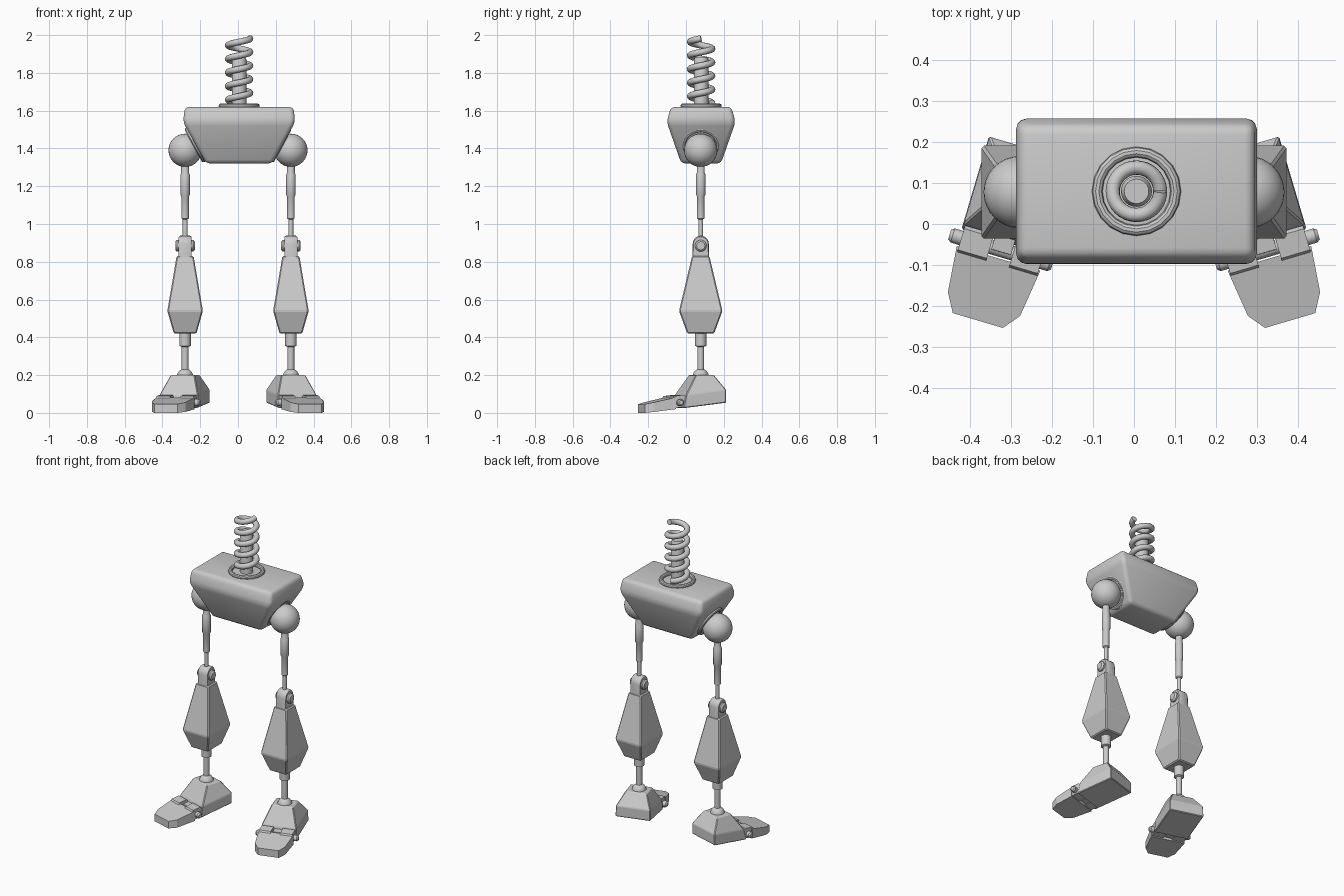
import bpy, bmesh
from math import sin, cos, pi, radians
from mathutils import Matrix, Vector

if "Cube" in bpy.data.objects:
    bpy.data.objects.remove(bpy.data.objects["Cube"])

BX, CY, LX = 0.006, 0.078, 0.28      # body centre x, common centre y, leg x


def finish(name, bm, bevel=0.0, seg=2, smooth=35, mirror=False):
    bmesh.ops.remove_doubles(bm, verts=bm.verts, dist=1e-5)
    bmesh.ops.recalc_face_normals(bm, faces=bm.faces)
    if bevel:
        bmesh.ops.bevel(bm, geom=bm.edges[:], offset=bevel, segments=seg,
                        profile=0.5, affect='EDGES', clamp_overlap=True)
    me = bpy.data.meshes.new(name)
    bm.to_mesh(me)
    bm.free()
    if smooth:
        me.shade_smooth()
        me.set_sharp_from_angle(angle=radians(smooth))
    ob = bpy.data.objects.new(name, me)
    bpy.context.collection.objects.link(ob)
    if mirror:
        ob.modifiers.new("Mirror", 'MIRROR')
    return ob


def loft(name, rings, **kw):
    """Skin a stack of equal-length rings and cap both ends."""
    bm = bmesh.new()
    vs = [[bm.verts.new(p) for p in r] for r in rings]
    n = len(vs[0])
    for a, b in zip(vs, vs[1:]):
        for i in range(n):
            j = (i + 1) % n
            bm.faces.new((a[i], a[j], b[j], b[i]))
    bm.faces.new(vs[0])
    bm.faces.new(vs[-1])
    return finish(name, bm, **kw)


def lathe(name, profile, origin, axis=(0, 0, 1), n=24, **kw):
    """Revolve (radius, height) points around an axis through origin."""
    m = Matrix.Translation(origin) @ Vector(axis).to_track_quat('Z', 'Y').to_matrix().to_4x4()
    bm = bmesh.new()
    rows = [[bm.verts.new(m @ Vector((r * cos(2 * pi * i / n), r * sin(2 * pi * i / n), h)))
             for i in range(n)] for r, h in profile]
    for a, b in zip(rows, rows[1:]):
        for i in range(n):
            j = (i + 1) % n
            bm.faces.new((a[i], a[j], b[j], b[i]))
    return finish(name, bm, **kw)


def torus(name, R, r, origin, axis=(0, 0, 1), n=24, **kw):
    prof = [(R + r * cos(2 * pi * i / 10), r * sin(2 * pi * i / 10)) for i in range(11)]
    return lathe(name, prof, origin, axis, n, **kw)


def ball(name, r, origin, n=32, **kw):
    prof = [(r * sin(pi * i / 16), -r * cos(pi * i / 16)) for i in range(17)]
    return lathe(name, prof, origin, (0, 0, 1), n, **kw)


def rect(cx, cy, hx, hy, z):
    return [(cx + sx * hx, cy + sy * hy, z) for sx, sy in ((-1, -1), (1, -1), (1, 1), (-1, 1))]


# Pelvis body
loft("pelvis", [rect(BX, CY + .002, .175, .105, 1.32),
                rect(BX, CY + .002, .297, .182, 1.54),
                rect(BX, CY + .002, .287, .16, 1.62)], bevel=.022, seg=3, smooth=40)

# Spine: base ring, inner column and coil spring
torus("spine_base_ring", .096, .013, (BX, CY + .002, 1.625), n=20)
lathe("spine_column", [(0, 1.6), (.038, 1.6), (.038, 1.87), (.03, 1.885), (0, 1.885)],
      (BX, CY + .002, 0))
cu = bpy.data.curves.new("spine_spring", 'CURVE')
cu.dimensions = '3D'
cu.bevel_depth, cu.bevel_resolution, cu.use_fill_caps = .0175, 3, True
turns, steps = 4.75, 152
sp = cu.splines.new('POLY')
sp.points.add(steps)
for i, p in enumerate(sp.points):
    a = 2 * pi * turns * (i / steps - 1)
    p.co = (BX + .058 * cos(a), CY + .002 + .058 * sin(a), 1.64 + .342 * i / steps, 1)
bpy.context.collection.objects.link(bpy.data.objects.new("spine_spring", cu))

# Hip balls and sockets
ball("hip_ball", .088, (LX, CY, 1.39), mirror=True)
torus("hip_socket", .09, .014, (LX - .055, CY, 1.42), (.88, 0, -.476), mirror=True)

# Telescoping thigh
lathe("thigh_piston", [(0, 1.33), (.021, 1.33), (.021, 1.27), (.025, 1.262), (.025, 1.155),
                       (.02, 1.145), (.02, 1.03), (.013, 1.025), (.013, .91), (0, .91)],
      (LX, CY, 0), n=20, mirror=True)

# Knee: arched bracket with hubs on both sides
arch = [(.043 * cos(pi * i / 10), .893 + .045 * sin(pi * i / 10)) for i in range(11)]
arch = [(.045, .82)] + arch + [(-.045, .82)]
loft("knee_bracket", [[(LX + x, CY + y * s, .88 + (z - .88) * s) for y, z in arch]
                      for x, s in ((-.034, .9), (-.026, 1), (.026, 1), (.034, .9))], mirror=True)
lathe("knee_hub", [(0, -.052), (.022, -.052), (.031, -.043), (.031, .043), (.022, .052), (0, .052)],
      (LX, CY, .885), (1, 0, 0), n=16, mirror=True)

# Faceted shin
loft("shin", [rect(LX, CY, .06, .071, .42), rect(LX, CY, .094, .115, .54),
              rect(LX, CY, .045, .046, .83)], bevel=.006, seg=1, smooth=0, mirror=True)

# Ankle piston and ball
lathe("ankle_piston", [(0, .44), (.03, .44), (.03, .355), (.018, .35), (.018, .2), (0, .2)],
      (LX, CY, 0), n=20, mirror=True)
ball("ankle_ball", .043, (LX, CY, .192), n=24, mirror=True)

# Foot frame: f runs toward the toe, r outward, sole pitched with the heel raised
PH = radians(16.5)


def foot(f, r, z):
    return (LX + sin(PH) * f + cos(PH) * r, CY + .002 - cos(PH) * f + sin(PH) * r, z)


def above(f, r, h):
    return foot(f, r, .041 - .123 * f + h)


def plate(f0, f1, r0, r1, h):
    return [above(f0, r0, h), above(f1, r0, h), above(f1, r1, h), above(f0, r1, h)]


# Heel block
loft("heel", [plate(-.107, .13, -.105, .11, 0), plate(-.107, .115, -.105, .108, .068),
              [foot(f, r, .2) for f, r in ((-.052, -.066), (.048, -.066), (.048, .066), (-.052, .066))]],
     bevel=.004, seg=1, smooth=0, mirror=True)

# Toe plate
outline = [(.172, -.104), (.292, -.088), (.332, -.056), (.332, .072), (.286, .098), (.172, .109)]
loft("toe", [[above(f, r, 0) for f, r in outline],
             [above(f, r, .062 - .1 * (f - .172)) for f, r in outline]], smooth=0, mirror=True)

# Toe hinge: light knuckles, centre knuckle and pin with end caps
for tag, r0, r1 in (("inner", -.1, -.028), ("outer", .03, .104)):
    loft("toe_knuckle_" + tag, [plate(.118, .184, r0, r1, .006), plate(.118, .186, r0, r1, .06),
                                plate(.126, .18, r0, r1, .07)], smooth=0, mirror=True)
loft("toe_knuckle_centre", [plate(.11, .16, -.024, .026, .006), plate(.11, .155, -.024, .026, .055)],
     smooth=0, mirror=True)
lathe("toe_hinge_pin", [(0, -.128), (.012, -.128), (.018, -.12), (.018, .126), (.012, .134), (0, .134)],
      above(.15, 0, .032), (cos(PH), sin(PH), 0), n=12, mirror=True)
